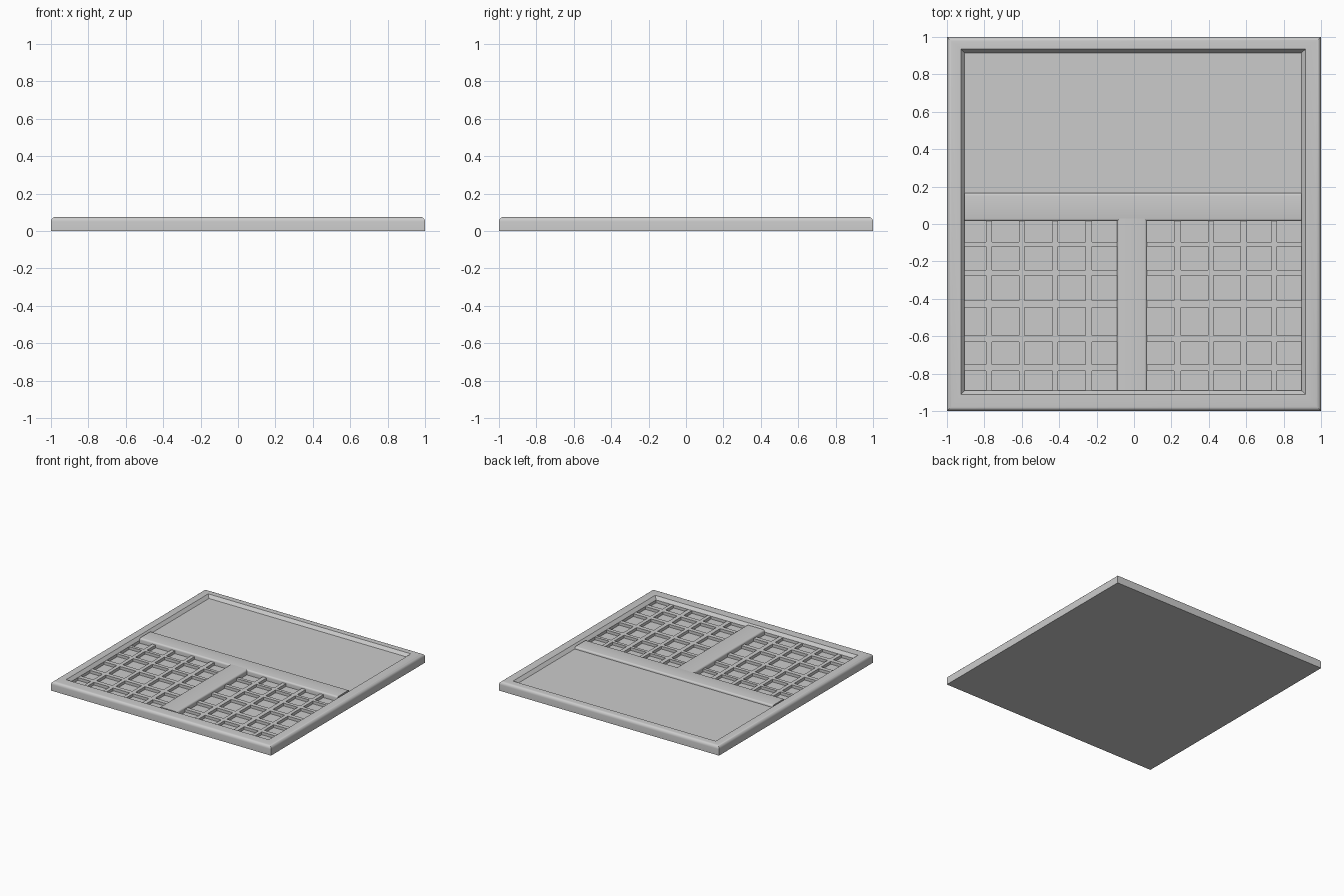
import bpy, bmesh, math

if "Cube" in bpy.data.objects:
    bpy.data.objects.remove(bpy.data.objects["Cube"])

FLOOR, GRATE, PANEL, BAR, RIM = 0.027, 0.05, 0.05, 0.068, 0.075
X0, X1, Y0, Y1 = -0.905, 0.895, -0.89, 0.915   # inside of the tray


def finish(name, bm):
    bmesh.ops.recalc_face_normals(bm, faces=bm.faces)
    me = bpy.data.meshes.new(name)
    bm.to_mesh(me)
    bm.free()
    ob = bpy.data.objects.new(name, me)
    bpy.context.collection.objects.link(ob)
    return ob


def smooth(ob):
    bpy.ops.object.select_all(action='DESELECT')
    ob.select_set(True)
    bpy.context.view_layer.objects.active = ob
    bpy.ops.object.shade_smooth_by_angle(angle=math.radians(35))


def loft(name, rings):
    """Stack of rectangles (x0, x1, y0, y1, z), capped at both ends."""
    bm = bmesh.new()
    loops = [[bm.verts.new(p) for p in ((a, c, z), (b, c, z), (b, d, z), (a, d, z))]
             for a, b, c, d, z in rings]
    for lo, hi in zip(loops, loops[1:]):
        for i in range(4):
            j = (i + 1) % 4
            bm.faces.new((lo[i], lo[j], hi[j], hi[i]))
    bm.faces.new(loops[0][::-1])
    bm.faces.new(loops[-1])
    return finish(name, bm)


def profile_bar(name, a, b, lo, hi, along_x):
    """Bar with rounded upper long edges, standing on the tray floor."""
    r, n = 0.014, 4
    pts = [(lo, FLOOR - 0.005)]
    for cx, start in ((lo + r, 180), (hi - r, 90)):
        for k in range(n + 1):
            t = math.radians(start - 90 * k / n)
            pts.append((cx + r * math.cos(t), BAR - r + r * math.sin(t)))
    pts.append((hi, FLOOR - 0.005))
    bm = bmesh.new()
    ends = [[bm.verts.new((e, s, z) if along_x else (s, e, z)) for s, z in pts]
            for e in (a, b)]
    for i in range(len(pts)):
        j = (i + 1) % len(pts)
        bm.faces.new((ends[0][i], ends[0][j], ends[1][j], ends[1][i]))
    bm.faces.new(ends[0])
    bm.faces.new(ends[1][::-1])
    smooth(finish(name, bm))


# Tray: rounded outer edge, flat rim, sloped lip, sunken floor
rings = [(-1, 1, -1, 1, 0)]
R = 0.025
for k in range(6):
    t = math.radians(90 * k / 5)
    s = 1 - R + R * math.cos(t)
    rings.append((-s, s, -s, s, RIM - R + R * math.sin(t)))
rings += [(-0.925, 0.917, -0.91, 0.935, RIM),
          (X0, X1, Y0, Y1, PANEL),
          (X0, X1, Y0, Y1, FLOOR)]
smooth(loft("tray", rings))

# Plain raised panel on the back half
loft("back_panel", [(X0, X1, 0.1, Y1, z) for z in (FLOOR - 0.005, PANEL)])

# Dividers in a T shape
profile_bar("cross_divider", X0, X1, 0.015, 0.165, True)
profile_bar("centre_divider", Y0, 0.03, -0.09, 0.07, False)

# Lattices: one gridded sheet per bay, with the cells left open down to the floor
rows = [Y0, -0.785, -0.75, -0.63, -0.595, -0.445, -0.41,
        -0.275, -0.245, -0.12, -0.095, 0.015]
bays = {
    "left_lattice": [X0, -0.79, -0.76, -0.615, -0.585, -0.435, -0.405, -0.26, -0.225, -0.09],
    "right_lattice": [0.07, 0.215, 0.25, 0.395, 0.425, 0.57, 0.605, 0.735, 0.765, X1],
}
for name, cols in bays.items():
    bm = bmesh.new()
    grid = [[bm.verts.new((x, y, GRATE)) for y in rows] for x in cols]
    for i in range(len(cols) - 1):
        for j in range(len(rows) - 1):
            if i % 2 or j % 2:
                bm.faces.new((grid[i][j], grid[i + 1][j], grid[i + 1][j + 1], grid[i][j + 1]))
    bmesh.ops.delete(bm, geom=[v for v in bm.verts if not v.link_faces], context='VERTS')
    # drop the walls of every strip to the floor
    edges = [e for e in bm.edges if e.is_boundary]
    new = bmesh.ops.extrude_edge_only(bm, edges=edges)["geom"]
    for v in new:
        if isinstance(v, bmesh.types.BMVert):
            v.co.z = FLOOR
    finish(name, bm)
